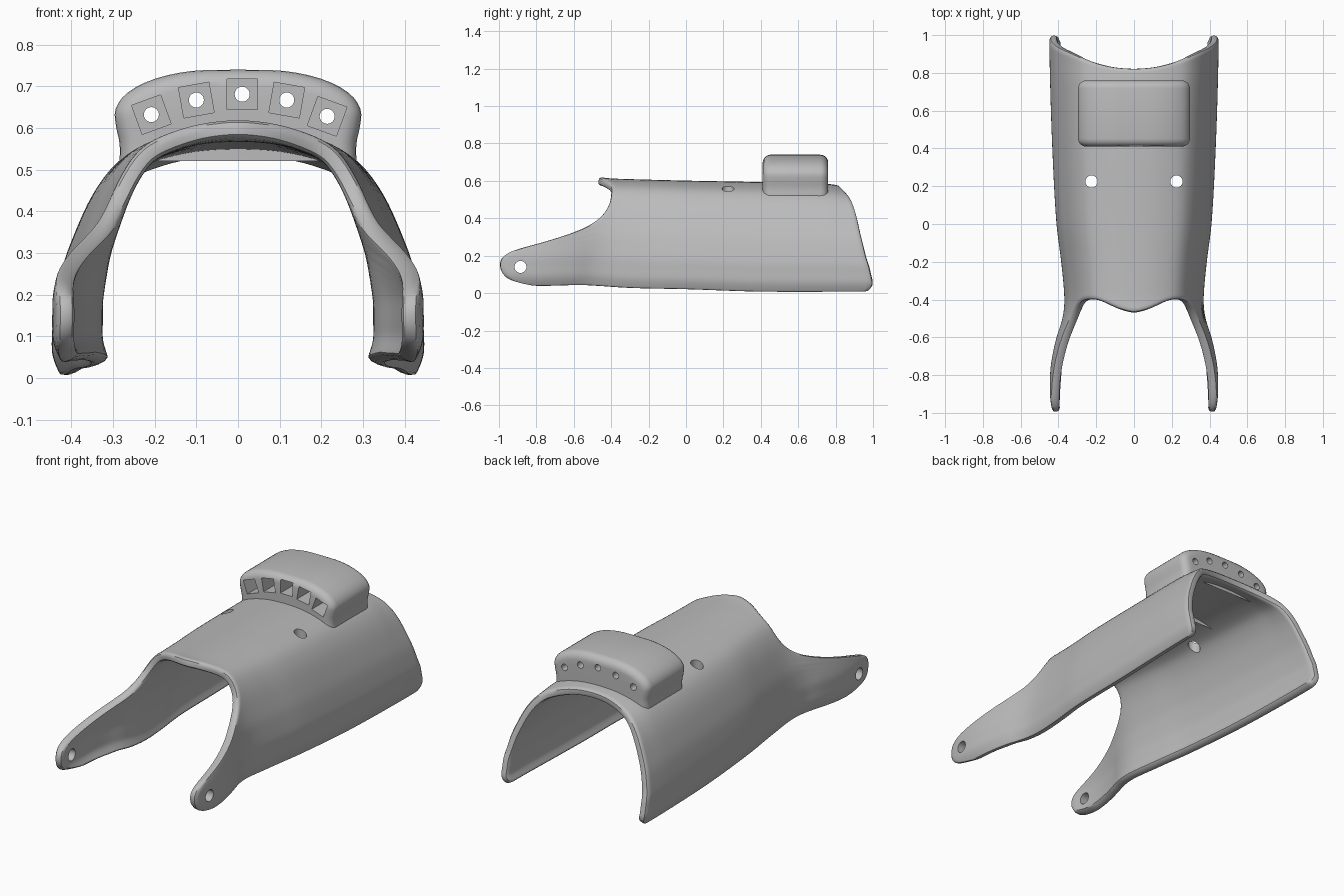
import bpy, bmesh, math
from mathutils import Matrix, Vector

if "Cube" in bpy.data.objects:
    bpy.data.objects.remove(bpy.data.objects["Cube"])

grey = bpy.data.materials.new("matte_grey")
grey.use_nodes = True
grey.diffuse_color = (0.5, 0.5, 0.5, 1)
grey.node_tree.nodes["Principled BSDF"].inputs["Base Color"].default_value = (0.5, 0.5, 0.5, 1)


def make(name, bm):
    mesh = bpy.data.meshes.new(name)
    bm.to_mesh(mesh)
    bm.free()
    mesh.materials.append(grey)
    obj = bpy.data.objects.new(name, mesh)
    bpy.context.collection.objects.link(obj)
    return obj


def apply(obj, kind, **settings):
    mod = obj.modifiers.new(kind.lower(), kind)
    for key, value in settings.items():
        setattr(mod, key, value)
    bpy.context.view_layer.objects.active = obj
    bpy.ops.object.modifier_apply(modifier=mod.name)


def cut(obj, bm):
    cutter = make("cutter", bm)
    cutter.hide_render = True
    apply(obj, "BOOLEAN", operation="DIFFERENCE", solver="EXACT", object=cutter)
    bpy.data.objects.remove(cutter)


def drill(obj, centre, axis, radius, length):
    bm = bmesh.new()
    turn = Vector(axis).to_track_quat("Z", "Y").to_matrix().to_4x4()
    bmesh.ops.create_cone(bm, cap_ends=True, segments=32, radius1=radius, radius2=radius,
                          depth=length, matrix=Matrix.Translation(centre) @ turn)
    cut(obj, bm)


def smooth(obj, angle):
    bpy.ops.object.select_all(action="DESELECT")
    obj.select_set(True)
    bpy.context.view_layer.objects.active = obj
    bpy.ops.object.shade_smooth_by_angle(angle=math.radians(angle))


def curve(points, steps):
    """Smooth curve through points, levelling out at the last one."""
    pts = [Vector(p) for p in points]
    out = []
    for i in range(len(pts) - 1):
        a, b = pts[i], pts[i + 1]
        ta = (b - pts[i - 1]) / 2 if i else b - a
        tb = (pts[i + 2] - a) / 2 if i + 2 < len(pts) else (b - a)
        for k in range(steps):
            s = k / steps
            out.append(a * (2*s**3 - 3*s**2 + 1) + ta * (s**3 - 2*s**2 + s)
                       + b * (3*s**2 - 2*s**3) + tb * (s**3 - s**2))
    return out + [pts[-1]]


def lookup(table, y):
    """Smooth value from a table of (y, value) pairs."""
    n = len(table)
    i = max(k for k in range(n - 1) if k == 0 or table[k][0] <= y)

    def slope(k):
        lo, hi = table[max(k - 1, 0)], table[min(k + 1, n - 1)]
        return (hi[1] - lo[1]) / (hi[0] - lo[0])
    (y0, a), (y1, b) = table[i], table[i + 1]
    d = y1 - y0
    s = min(max((y - y0) / d, 0), 1)
    return (a * (2*s**3 - 3*s**2 + 1) + slope(i) * d * (s**3 - 2*s**2 + s)
            + b * (3*s**2 - 2*s**3) + slope(i + 1) * d * (s**3 - s**2))


# Arched shell: half section as (width share, height share, front edge y, back edge y)
SECTION = [(.95, 0, -.80, .97), (.975, .04, -.94, .995), (1, .10, -.985, 1), (1, .18, -1, .99),
           (1, .26, -.985, .98), (.985, .33, -.92, .967), (.965, .4, -.78, .957),
           (.935, .49, -.6, .945), (.88, .6, -.48, .93), (.79, .75, -.415, .912),
           (.66, .88, -.40, .887), (.5, .945, -.405, .86), (.25, .99, -.445, .833),
           (0, 1, -.47, .825)]
WIDTH = [(-1, .432), (-.9, .445), (-.75, .44), (-.6, .41), (-.5, .378), (-.4, .368),
         (-.2, .385), (0, .41), (.4, .432), (.8, .445), (1, .447)]
TOP = [(-1, .625), (-.5, .626), (-.42, .615), (-.3, .61), (0, .602), (.4, .594),
       (.75, .585), (.85, .572), (1, .56)]
BOTTOM = [(-1, .045), (-.8, .033), (-.55, .038), (-.3, .023), (0, .016), (.4, .003), (1, .003)]
ROWS = 54

half = curve(SECTION, 2)
arch = [(1, p) for p in half] + [(-1, p) for p in reversed(half[:-1])]
bm = bmesh.new()
grid = []
for side, (px, pz, front, back) in arch:
    line = []
    for j in range(ROWS + 1):
        y = front + (back - front) * j / ROWS
        low, high = lookup(BOTTOM, y), lookup(TOP, y)
        line.append(bm.verts.new((side * px * lookup(WIDTH, y), y, low + (high - low) * pz)))
    grid.append(line)
for a, b in zip(grid, grid[1:]):
    for j in range(ROWS):
        bm.faces.new((a[j], a[j + 1], b[j + 1], b[j]))
shell = make("arched_shell", bm)
apply(shell, "SOLIDIFY", thickness=0.044, offset=-1)
apply(shell, "SUBSURF", levels=1)

# Strap holes on top and pivot holes in the front tabs
for side in (-1, 1):
    drill(shell, (side * .225, .225, .55), (0, 0, 1), .032, .4)
    drill(shell, (side * .41, -.885, .14), (1, 0, 0), .032, .3)
smooth(shell, 40)

# Raised block: curved profile, pulled along y with rounded rims
upper = curve([(.285, .503), (.284, .56), (.293, .605), (.294, .645), (.265, .685),
               (.2, .718), (.11, .737), (0, .74)], 3)
under = [(0, .57), (.1, .563), (.2, .54)]
outline = ([(x, z) for x, z in upper] + [(-x, z) for x, z in reversed(upper[:-1])]
           + [(-x, z) for x, z in reversed(under)] + under[1:])
rim = 2 * len(upper) - 1
bm = bmesh.new()
ends = [[bm.verts.new((x, y, z)) for x, z in outline] for y in (.41, .76)]
bm.faces.new(ends[0])
bm.faces.new(ends[1])
for i in range(len(outline)):
    k = (i + 1) % len(outline)
    bm.faces.new((ends[0][i], ends[0][k], ends[1][k], ends[1][i]))
bmesh.ops.recalc_face_normals(bm, faces=bm.faces[:])
rounded = [bm.edges.get((e[i], e[i + 1])) for e in ends for i in range(rim - 1)]
bmesh.ops.bevel(bm, geom=rounded, offset=.042, segments=5, profile=.5, affect="EDGES")
bmesh.ops.recalc_face_normals(bm, faces=bm.faces[:])
block = make("tensioner_block", bm)

# Fanned square pockets, each with a cord hole through the back
for x, z, tilt in [(-.208, .632, -20), (-.1, .667, -10), (.01, .681, 0),
                   (.117, .667, 10), (.214, .628, 20)]:
    bm = bmesh.new()
    place = (Matrix.Translation((x, .5, z)) @ Matrix.Rotation(math.radians(tilt), 4, "Y")
             @ Matrix.Diagonal((.074, .3, .074, 1)))
    bmesh.ops.create_cube(bm, size=1, matrix=place)
    cut(block, bm)
    drill(block, (x, .7, z), (0, 1, 0), .018, .3)
smooth(block, 35)
